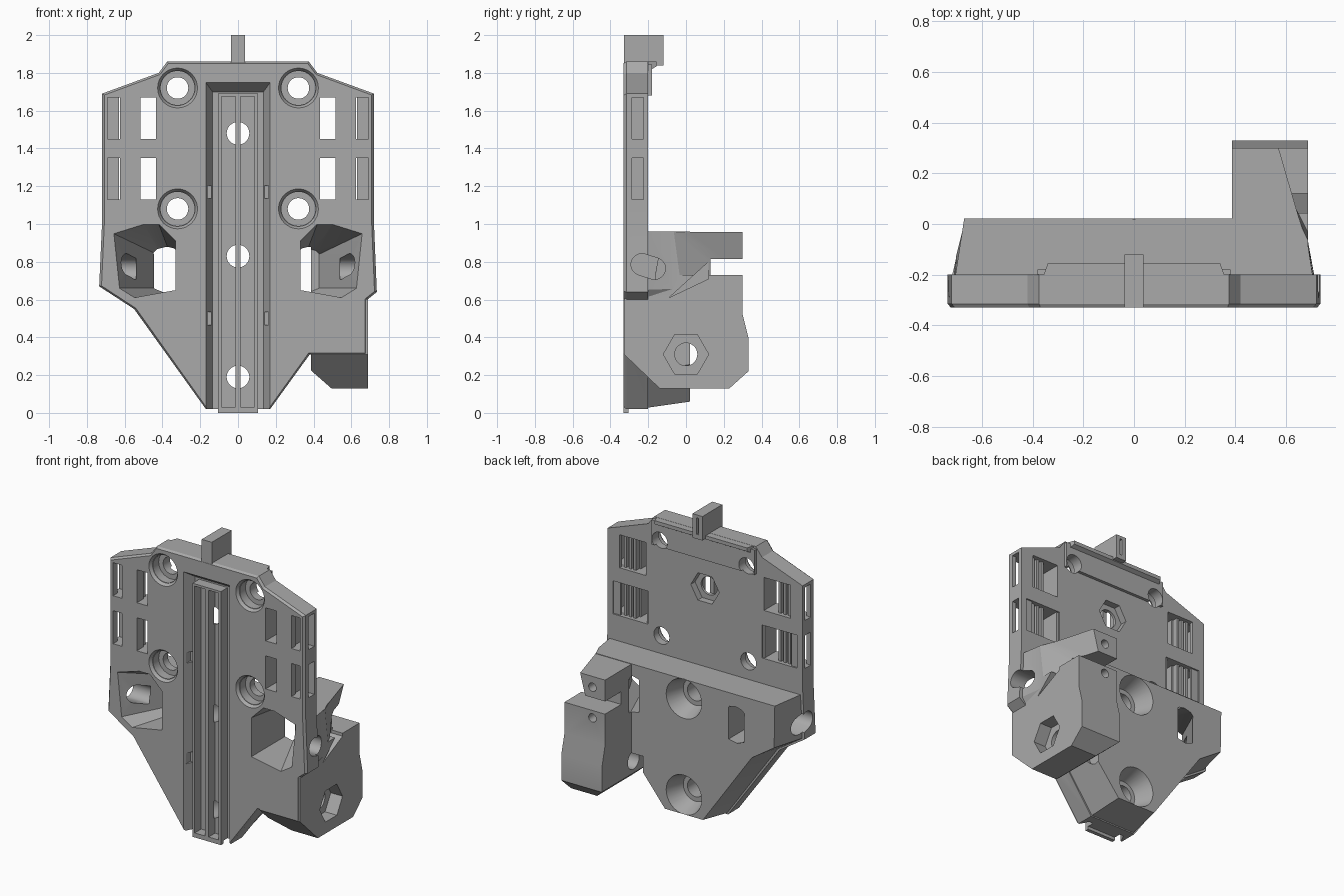
import bpy, bmesh, math

cube = bpy.data.objects.get("Cube")
if cube:
    bpy.data.objects.remove(cube, do_unlink=True)

grey = bpy.data.materials.new("plain grey")
grey.use_nodes = True
COLOR = (0.4, 0.4, 0.4, 1)
grey.diffuse_color = COLOR
grey.node_tree.nodes["Principled BSDF"].inputs["Base Color"].default_value = COLOR


# ---- helpers ----
def loft(name, rings):
    """Closed solid through rings of equal point count."""
    bm = bmesh.new()
    vs = [[bm.verts.new(p) for p in ring] for ring in rings]
    n = len(vs[0])
    bm.faces.new(vs[0])
    bm.faces.new(vs[-1])
    for a, b in zip(vs, vs[1:]):
        for i in range(n):
            j = (i + 1) % n
            bm.faces.new((a[i], a[j], b[j], b[i]))
    bmesh.ops.recalc_face_normals(bm, faces=bm.faces)
    me = bpy.data.meshes.new(name)
    bm.to_mesh(me)
    bm.free()
    me.materials.append(grey)
    ob = bpy.data.objects.new(name, me)
    bpy.context.collection.objects.link(ob)
    return ob


def put(axis, level, pts):
    if axis == "x":
        return [(level, u, v) for u, v in pts]
    if axis == "y":
        return [(u, level, v) for u, v in pts]
    return [(u, v, level) for u, v in pts]


def prism(name, axis, a, b, pts, end=None):
    return loft(name, [put(axis, a, pts), put(axis, b, end or pts)])


def rect(u0, u1, v0, v1):
    return [(u0, v0), (u1, v0), (u1, v1), (u0, v1)]


def box(name, x0, x1, y0, y1, z0, z1):
    return prism(name, "y", y0, y1, rect(x0, x1, z0, z1))


def circle(u, v, r, n=32):
    return [(u + r * math.cos(2 * math.pi * i / n),
             v + r * math.sin(2 * math.pi * i / n)) for i in range(n)]


def flip(pts, s):
    return [(s * u, v) for u, v in pts]


def combine(ob, other, op):
    mod = ob.modifiers.new(op.lower(), "BOOLEAN")
    mod.operation = op
    mod.solver = "EXACT"
    mod.object = other
    bpy.context.view_layer.objects.active = ob
    bpy.ops.object.modifier_apply(modifier=mod.name)
    bpy.data.objects.remove(other, do_unlink=True)


# ---- main plate, with a small chamfer round the front ----
left_edge = [(-.17, .02), (-.55, .55), (-.735, .67), (-.72, 1.0),
             (-.72, 1.69), (-.42, 1.8), (-.375, 1.86)]
right_edge = [(.375, 1.86), (.42, 1.8), (.72, 1.69), (.72, 1.0), (.735, .64),
              (.685, .6), (.685, .31), (.38, .31), (.17, .02)]
outline = left_edge + right_edge
inset = [(u * .983, .95 + (v - .95) * .99) for u, v in outline]
body = loft("carriage_plate", [put("y", -.33, inset), put("y", -.315, outline),
                               put("y", -.2, outline)])


def add(ob):
    combine(body, ob, "UNION")


def cut(ob):
    combine(body, ob, "DIFFERENCE")


# ---- thick lower block, tapering to the back ----
block_front = [(-.168, .021), (-.545, .552), (-.728, .672), (-.712, .96),
               (.712, .96), (.72, .65), (.684, .602), (.684, .312), (.382, .312), (.168, .021)]
block_back = [(-.14, .06), (-.5, .57), (-.665, .68), (-.67, .96),
              (.67, .96), (.67, .66), (.66, .61), (.66, .33), (.36, .33), (.14, .06)]
add(prism("lower_block", "y", -.25, .022, block_front, block_back))

# ---- upper rear bands and top tab ----
add(box("upper_band", -.38, .38, -.25, -.18, 1.68, 1.845))
add(prism("top_lip", "y", -.25, -.155, rect(-.374, .374, 1.78, 1.859),
          rect(-.34, .34, 1.835, 1.859)))
add(box("top_tab", -.037, .037, -.329, -.12, 1.84, 2.0))
cut(box("tab_slit", -.008, .008, -.2, -.1, 1.87, 1.98))

# ---- side arm ----
arm_side = [(-.328, .31), (-.14, .13), (.23, .13), (.33, .22), (.33, .40),
            (.3, .52), (.3, .957), (-.28, .957), (-.28, .65), (-.328, .6)]
arm = prism("side_arm", "x", .387, .687, arm_side)
combine(arm, prism("arm_inner_chamfer", "y", -.5, .5,
                   [(.3, .30), (.5, .125), (.5, .05), (.3, .05)]), "DIFFERENCE")
add(arm)
cut(box("arm_slot", .3, .8, .13, .5, .73, .815))
cut(loft("arm_outer_wedge", [
    put("z", .73, [(.5, .34), (.69, -.04), (.9, -.04), (.9, .34)]),
    put("z", 1.0, [(.57, .34), (.692, -.08), (.9, -.08), (.9, .34)])]))
cut(prism("arm_cleft", "x", .6, .9, [(-.09, .61), (.12, .71), (.12, .8)]))
cut(prism("arm_hex", "x", .6, .8, circle(0, .31, .12, 6)))
cut(prism("arm_bolt_hole", "x", .3, .65, circle(0, .31, .06)))
for z in (.68, .885):
    cut(prism("clamp_hole", "y", 0.05, .5, circle(.48, z, .028, 20)))

# ---- central channel, with flared sides and notches ----
cut(prism("channel", "y", -.34, -.26, rect(-.175, .175, -.1, 1.755),
          rect(-.135, .135, -.1, 1.70)))
for s in (-1, 1):
    for z in (1.17, .5):
        cut(box("channel_notch", *sorted((s * .1, s * .162)), -.4, -.27, z - .035, z + .035))

# ---- rail frame in the channel ----
rail = box("rail", -.105, .105, -.33, -.25, 0, 1.69)
for s in (-1, 1):
    combine(rail, box("rail_pocket", *sorted((s * .014, s * .088)),
                      -.4, -.262, .03, 1.675), "DIFFERENCE")
combine(rail, box("rail_foot_trim", -.2, .2, -.305, -.1, -.1, .02), "DIFFERENCE")
add(rail)

# ---- centre holes, rear counterbores and nut trap ----
for z in (1.48, .83, .19):
    cut(prism("centre_hole", "y", -.275, .2, circle(0, z, .06)))
for z in (.83, .19):
    cut(prism("rear_counterbore", "y", -.1, .025, circle(0, z, .09), circle(0, z, .132)))
cut(prism("nut_trap", "y", -.245, -.1, circle(0, 1.48, .105, 6)))

pocket_front = [(.33, .65), (.55, .61), (.63, .66), (.66, .95), (.5, 1.0),
                (.42, 1.0), (.33, .91)]
pocket_back = [(.33, .65), (.38, .64), (.43, .66), (.43, .84), (.41, .86),
               (.37, .87), (.33, .86)]
for s in (-1, 1):
    # ---- four counterbored mounting holes ----
    for z in (1.72, 1.08):
        cut(prism("bore", "y", -.34, -.31, circle(s * .32, z, .112), circle(s * .32, z, .093)))
        cut(prism("bore_seat", "y", -.32, -.25, circle(s * .32, z, .09)))
        cut(prism("bolt_hole", "y", -.3, 0, circle(s * .32, z, .057)))

    # ---- belt clamp windows with ribbed rear pockets ----
    for z in (1.13, 1.45):
        top = z + .22
        cut(box("inner_window", *sorted((s * .435, s * .515)), -.4, -.1, z, top))
        cut(box("outer_window", *sorted((s * .625, s * .69)), -.4, -.225, z, top))
        cut(box("side_window", *sorted((s * .6, s * .8)), -.285, -.225, z, top))
        cut(box("belt_pocket", *sorted((s * .5, s * .63)), -.26, -.1, z, top))
        for i in range(3):
            c = s * (.535 + i * .035)
            add(box("belt_rib", c - .009, c + .009, -.29, -.225, z - .01, top + .01))
    cut(box("belt_step", *sorted((s * .42, s * .68)), -.21, -.15, 1.13, 1.35))

    # ---- lower pockets with slanted walls and side slots ----
    cut(prism("nut_pocket", "y", -.335, .05, flip(pocket_front, s), flip(pocket_back, s)))
    slot = []
    for i in range(24):
        t = 2 * math.pi * (i + .5) / 24
        u = .058 * math.cos(t) + math.copysign(.035, math.cos(t))
        v = .058 * math.sin(t)
        slot.append((-.2 + u * .95 + v * .3, .775 - u * .3 + v * .95))
    cut(prism("side_slot", "x", s * .54, s * .8, slot))

# ---- crisp edges, smooth bores ----
bpy.ops.object.select_all(action="DESELECT")
body.select_set(True)
bpy.context.view_layer.objects.active = body
bpy.ops.object.shade_smooth_by_angle(angle=math.radians(25))
